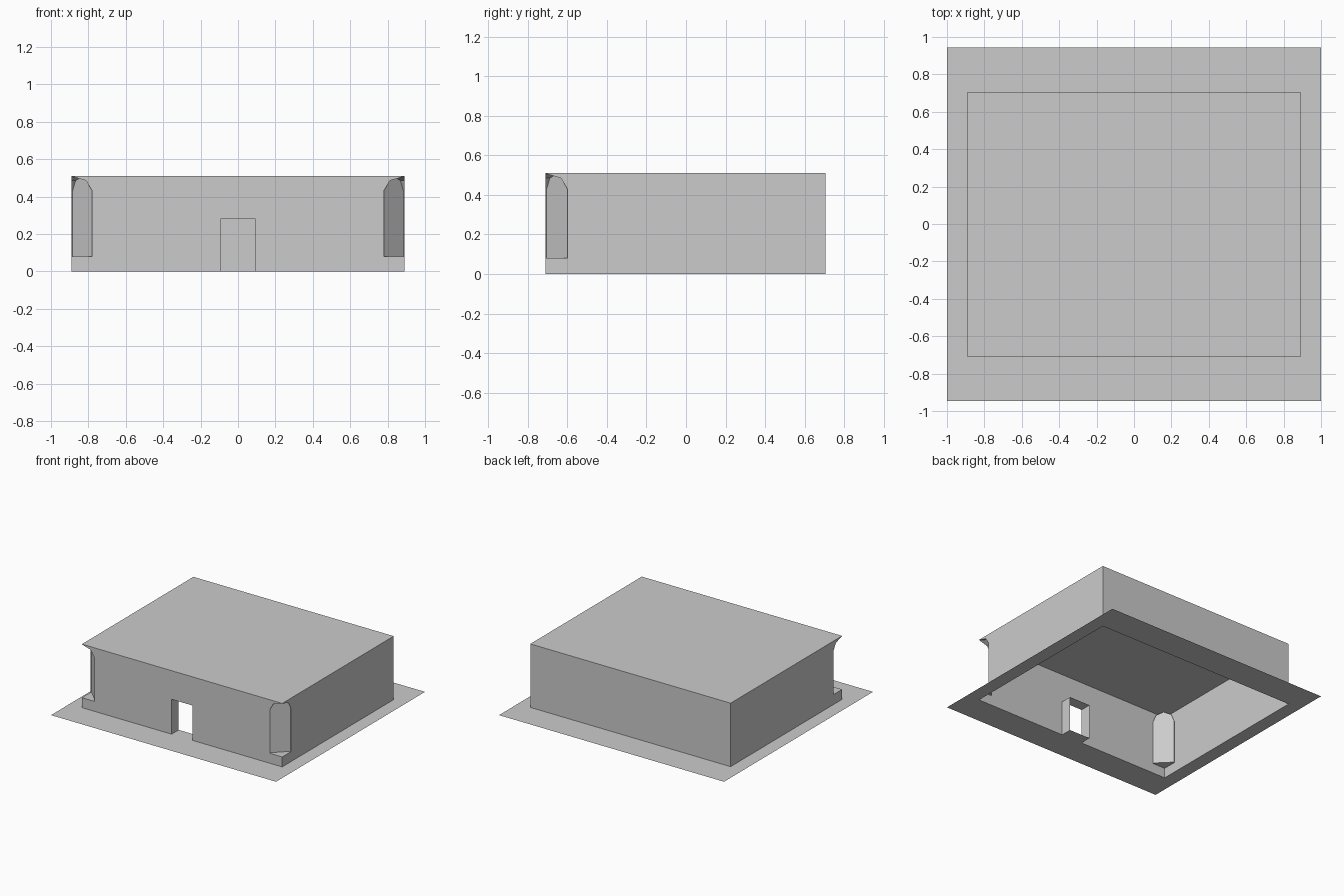
import bpy, bmesh, math
from mathutils import Vector

default = bpy.data.objects.get("Cube")
if default:
    bpy.data.objects.remove(default, do_unlink=True)

HALF_X, FRONT, BACK, HEIGHT = 0.89, -0.71, 0.705, 0.51
DOOR_W, DOOR_H, DOOR_DEPTH = 0.093, 0.28, 0.09

grey = bpy.data.materials.new("light_grey")
grey.use_nodes = True
colour = (0.6, 0.6, 0.6, 1)
grey.diffuse_color = colour
grey.node_tree.nodes["Principled BSDF"].inputs["Base Color"].default_value = colour


def finish(name, bm):
    mesh = bpy.data.meshes.new(name)
    bm.to_mesh(mesh)
    bm.free()
    mesh.materials.append(grey)
    obj = bpy.data.objects.new(name, mesh)
    bpy.context.collection.objects.link(obj)
    return obj


def box(name, x0, x1, y0, y1, z0, z1):
    bm = bmesh.new()
    bmesh.ops.create_cube(bm, size=1)
    for v in bm.verts:
        v.co = ((x0 + x1) / 2 + v.co.x * (x1 - x0),
                (y0 + y1) / 2 + v.co.y * (y1 - y0),
                (z0 + z1) / 2 + v.co.z * (z1 - z0))
    return finish(name, bm)


def arch_cutter(name, side, half_width=0.078, depth=0.086, sill=0.08, spring=0.43, steps=4):
    """Arched prism running diagonally out through a front corner."""
    across = Vector((side, 1, 0)).normalized()
    outward = Vector((side, -1, 0)).normalized()
    corner = Vector((side * HALF_X, FRONT, 0))
    outline = [(-half_width, sill), (half_width, sill)]
    for i in range(steps + 1):
        a = math.pi * i / steps
        outline.append((half_width * math.cos(a), spring + half_width * math.sin(a)))
    bm = bmesh.new()
    verts = [bm.verts.new(corner - outward * depth + across * u + Vector((0, 0, z)))
             for u, z in outline]
    face = bm.faces.new(verts)
    out = bmesh.ops.extrude_face_region(bm, geom=[face])["geom"]
    bmesh.ops.translate(bm, vec=outward * 0.3,
                        verts=[g for g in out if isinstance(g, bmesh.types.BMVert)])
    bmesh.ops.recalc_face_normals(bm, faces=bm.faces)
    return finish(name, bm)


# Building shell with a recessed doorway and two arched corner niches
building = box("building_shell", -HALF_X, HALF_X, FRONT, BACK, 0, HEIGHT)
cutters = [
    box("door_cutter", -DOOR_W, DOOR_W, FRONT - 0.1, FRONT + DOOR_DEPTH, -0.1, DOOR_H),
    arch_cutter("right_niche_cutter", -1),
    arch_cutter("left_niche_cutter", 1),
]
for cutter in cutters:
    mod = building.modifiers.new(cutter.name, "BOOLEAN")
    mod.operation = "DIFFERENCE"
    mod.solver = "EXACT"
    mod.object = cutter
bpy.context.view_layer.update()
evaluated = building.evaluated_get(bpy.context.evaluated_depsgraph_get())
bm = bmesh.new()
bm.from_mesh(evaluated.to_mesh())
evaluated.to_mesh_clear()
building.modifiers.clear()
for cutter in cutters:
    bpy.data.objects.remove(cutter, do_unlink=True)

# Open the underside and the inner end of the doorway
opened = []
for f in bm.faces:
    c = f.calc_center_median()
    underside = c.z < 0.001
    door_end = abs(f.normal.y) > 0.9 and abs(c.x) < DOOR_W and abs(c.y - FRONT - DOOR_DEPTH) < 0.005
    if underside or door_end:
        opened.append(f)
bmesh.ops.delete(bm, geom=opened, context="FACES")
bm.to_mesh(building.data)
bm.free()

# Ground sheet around the building, with a threshold in the doorway
bm = bmesh.new()
edge_y = 0.945
for x0, x1, y0, y1 in (
    (-1, 1, -edge_y, FRONT),
    (-1, 1, BACK, edge_y),
    (-1, -HALF_X, FRONT, BACK),
    (HALF_X, 1, FRONT, BACK),
    (-DOOR_W, DOOR_W, FRONT, FRONT + DOOR_DEPTH),
):
    bm.faces.new([bm.verts.new((x, y, 0)) for x, y in ((x0, y0), (x1, y0), (x1, y1), (x0, y1))])
bmesh.ops.remove_doubles(bm, verts=bm.verts, dist=0.0001)
finish("ground_sheet", bm)
